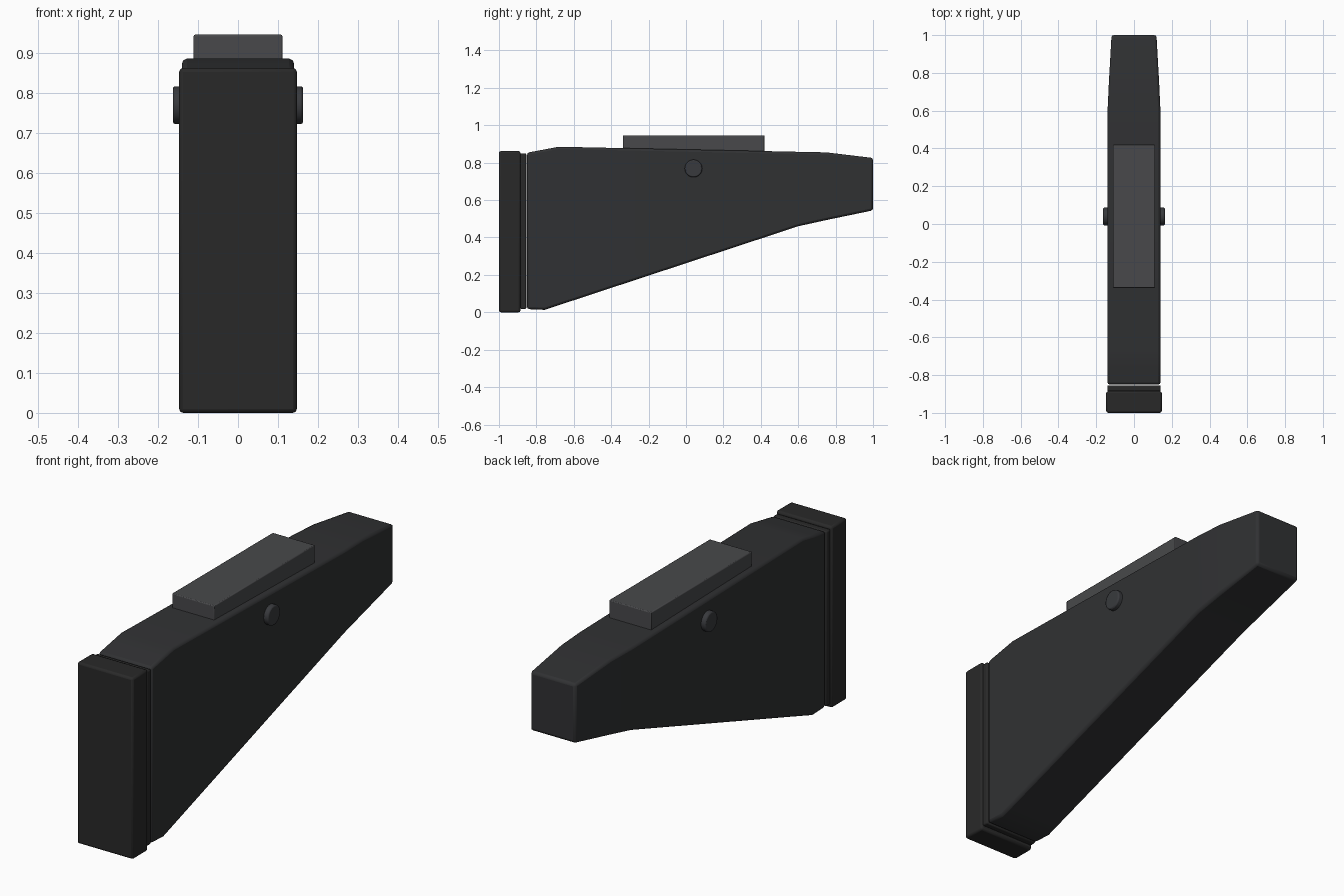
import bpy, bmesh
from math import radians, pi
from mathutils import Matrix

if "Cube" in bpy.data.objects:
    bpy.data.objects.remove(bpy.data.objects["Cube"])


def material(name, rgb):
    m = bpy.data.materials.new(name)
    m.diffuse_color = (*rgb, 1)
    m.use_nodes = True
    m.node_tree.nodes["Principled BSDF"].inputs["Base Color"].default_value = m.diffuse_color
    return m


body_mat = material("dark_polymer", (0.03, 0.031, 0.033))
pad_mat = material("black_rubber", (0.022, 0.022, 0.022))
riser_mat = material("grey_polymer", (0.065, 0.066, 0.07))
knob_mat = material("knob_grey", (0.04, 0.042, 0.047))


def finish(name, bm, mat, bevel, segments=2):
    bmesh.ops.recalc_face_normals(bm, faces=bm.faces)
    me = bpy.data.meshes.new(name)
    bm.to_mesh(me)
    bm.free()
    ob = bpy.data.objects.new(name, me)
    bpy.context.collection.objects.link(ob)
    me.materials.append(mat)
    mod = ob.modifiers.new("Bevel", 'BEVEL')
    mod.width, mod.segments = bevel, segments
    mod.limit_method, mod.angle_limit = 'ANGLE', radians(35)
    bpy.context.view_layer.objects.active = ob
    ob.select_set(True)
    bpy.ops.object.shade_smooth_by_angle(angle=radians(30))
    ob.select_set(False)
    return ob


def loft(name, stations, mat, bevel):
    """Rectangular sections along y: (y, half width, bottom z, top z)."""
    bm = bmesh.new()
    rings = [[bm.verts.new(c) for c in
              ((-w, y, b), (w, y, b), (w, y, t), (-w, y, t))]
             for y, w, b, t in stations]
    for r, s in zip(rings, rings[1:]):
        for i in range(4):
            j = (i + 1) % 4
            bm.faces.new((r[i], r[j], s[j], s[i]))
    bm.faces.new(rings[0])
    bm.faces.new(rings[-1])
    return finish(name, bm, mat, bevel)


# Tapered stock body
loft("stock_body", [
    (-0.85, 0.14, 0.017, 0.853),
    (-0.755, 0.14, 0.013, 0.871),
    (-0.68, 0.14, 0.038, 0.885),
    (0.60, 0.14, 0.46, 0.858),
    (0.75, 0.133, 0.493, 0.855),
    (1.00, 0.119, 0.545, 0.825),
], body_mat, 0.012)

# Butt pad and thin spacer in the gap
loft("butt_pad", [(-1.0, 0.147, 0, 0.862), (-0.885, 0.147, 0, 0.862)],
     pad_mat, 0.01)
loft("pad_spacer", [(-0.886, 0.141, 0.018, 0.85), (-0.854, 0.141, 0.018, 0.85)],
     pad_mat, 0.006)

# Cheek riser sitting on the top face
loft("cheek_riser", [(-0.338, 0.111, 0.85, 0.945), (0.42, 0.111, 0.85, 0.945)],
     riser_mat, 0.004)

# Round adjustment knob on each side
for side, label in ((1, "right"), (-1, "left")):
    bm = bmesh.new()
    bmesh.ops.create_cone(
        bm, cap_ends=True, segments=32, radius1=0.047, radius2=0.047, depth=0.04,
        matrix=Matrix.Translation((side * 0.143, 0.04, 0.769)) @ Matrix.Rotation(pi / 2, 4, 'Y'))
    finish("adjustment_knob_" + label, bm, knob_mat, 0.006)
